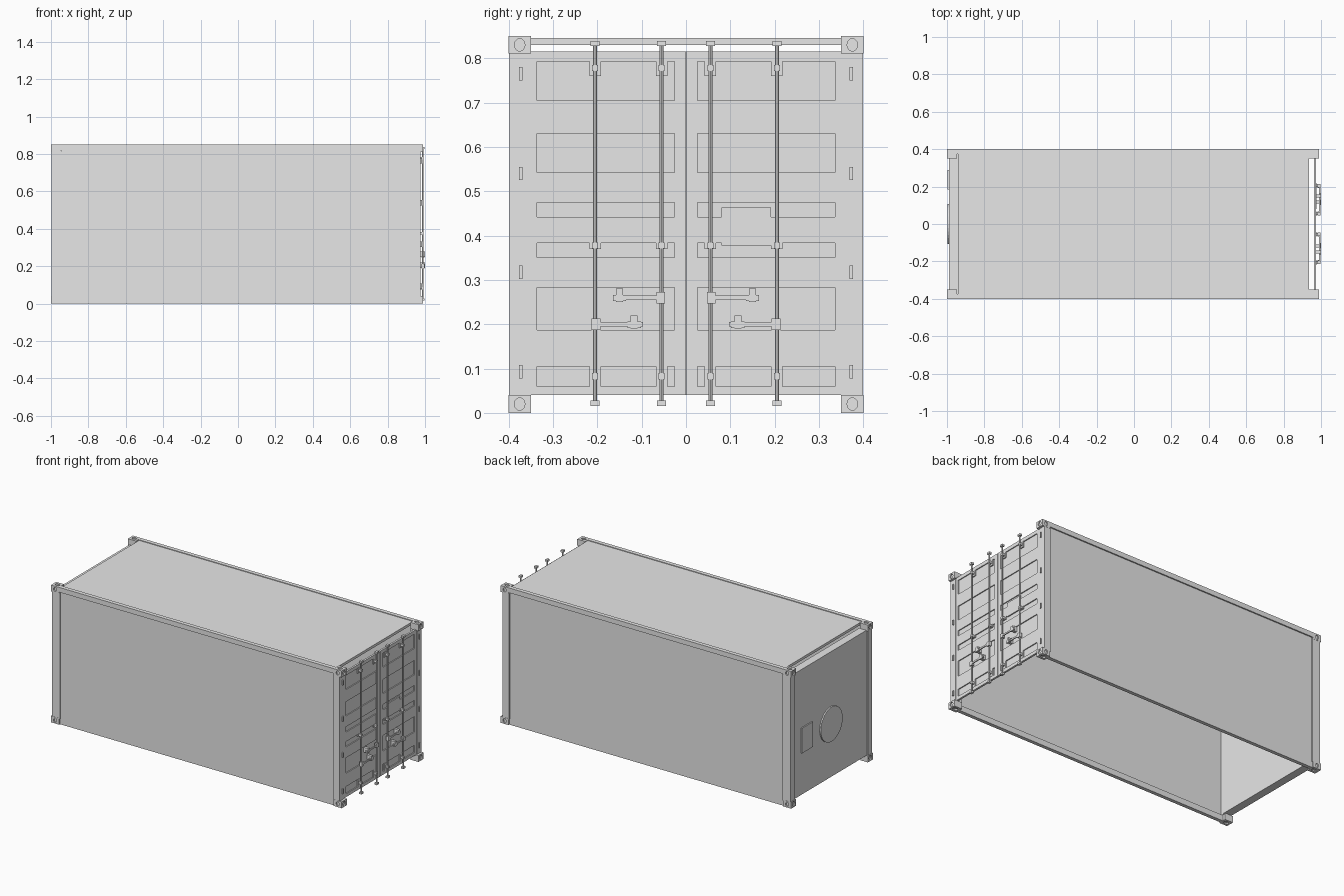
import bpy, bmesh, math
from mathutils import Matrix, Vector

cube = bpy.data.objects.get("Cube")
if cube:
    bpy.data.objects.remove(cube, do_unlink=True)

grey = bpy.data.materials.new("light_grey_paint")
grey.use_nodes = True
grey.diffuse_color = (0.8, 0.8, 0.8, 1)
grey.node_tree.nodes["Principled BSDF"].inputs["Base Color"].default_value = (0.8, 0.8, 0.8, 1)


def finish(name, bm):
    mesh = bpy.data.meshes.new(name)
    bm.to_mesh(mesh)
    bm.free()
    mesh.materials.append(grey)
    ob = bpy.data.objects.new(name, mesh)
    bpy.context.collection.objects.link(ob)
    return ob


def box(bm, x, y, z):
    """Box from (min, max) pairs."""
    size = [p[1] - p[0] for p in (x, y, z)]
    mid = [(p[0] + p[1]) / 2 for p in (x, y, z)]
    m = Matrix.Translation(mid) @ Matrix.Diagonal((*size, 1))
    bmesh.ops.create_cube(bm, size=1, matrix=m)


def side_box(bm, s, x, y, z):
    """Box on the left (s=1) or mirrored to the right (s=-1)."""
    box(bm, x, sorted((s * y[0], s * y[1])), z)


def cylinder(bm, centre, axis, radius, depth, sides, stretch=(1, 1)):
    rot = Vector((0, 0, 1)).rotation_difference(Vector(axis)).to_matrix().to_4x4()
    m = Matrix.Translation(centre) @ rot @ Matrix.Diagonal((*stretch, 1, 1))
    bmesh.ops.create_cone(bm, cap_ends=True, segments=sides, radius1=radius,
                          radius2=radius, depth=depth, matrix=m)


SIDES = (("left", 1), ("right", -1))
FRONT = 0.974     # outer face of the doors
SHEET = 0.968     # face of the recessed panels

# Roof sheet and closed end wall
bm = bmesh.new()
box(bm, (-0.94, 0.935), (-0.38, 0.38), (0.83, 0.846))
finish("roof", bm)
bm = bmesh.new()
box(bm, (-0.99, -0.94), (-0.365, 0.365), (0.04, 0.815))
finish("end_wall", bm)

# Round cover and square hatch on the end wall
bm = bmesh.new()
cylinder(bm, (-0.993, 0, 0.37), (1, 0, 0), 0.107, 0.01, 32)
finish("round_cover", bm)
bm = bmesh.new()
box(bm, (-0.998, -0.988), (0.185, 0.29), (0.3, 0.455))
finish("square_hatch", bm)

# Side walls, rails and posts
for side, s in SIDES:
    bm = bmesh.new()
    side_box(bm, s, (-0.945, 0.935), (0.38, 0.392), (0.03, 0.83))
    finish(side + "_wall", bm)
    bm = bmesh.new()
    side_box(bm, s, (-0.95, 0.94), (0.375, 0.4), (0.82, 0.85))
    finish(side + "_top_rail", bm)
    bm = bmesh.new()
    side_box(bm, s, (-0.95, 0.94), (0.37, 0.392), (0, 0.035))
    finish(side + "_bottom_rail", bm)
    for end, x in (("end", (-0.996, -0.94)), ("door", (0.932, 0.976))):
        bm = bmesh.new()
        side_box(bm, s, x, (0.357, 0.399), (0.035, 0.815))
        finish(f"{side}_{end}_post", bm)

# One corner casting with oval pockets, centred on its own origin
bm = bmesh.new()
box(bm, (-0.0275, 0.0275), (-0.025, 0.025), (-0.02, 0.02))
casting = finish("corner_casting", bm)
pockets = (((0.0275, 0, 0), (1, 0, 0), (1.15, 0.95)),
           ((0, 0.025, 0), (0, 1, 0), (0.85, 1.05)),
           ((0, 0, 0.02), (0, 0, 1), (1.3, 0.9)))
cutters = []
for centre, axis, stretch in pockets:
    bm = bmesh.new()
    cylinder(bm, centre, axis, 0.0125, 0.014, 12, stretch)
    cutter = finish("pocket_cutter", bm)
    cutter.hide_render = True
    cutters.append(cutter)
    mod = casting.modifiers.new("pocket", "BOOLEAN")
    mod.operation, mod.solver, mod.object = "DIFFERENCE", "EXACT", cutter
bpy.context.view_layer.update()
graph = bpy.context.evaluated_depsgraph_get()
cut_mesh = bpy.data.meshes.new_from_object(casting.evaluated_get(graph))
for ob in cutters + [casting]:
    bpy.data.objects.remove(ob, do_unlink=True)

# Castings mirrored to all eight corners
for end, sx, x in (("door", 1, 0.9625), ("end", -1, -0.9725)):
    for side, sy in SIDES:
        for level, sz, z in (("top", 1, 0.83), ("bottom", -1, 0.02)):
            mesh = cut_mesh.copy()
            mesh.transform(Matrix.Diagonal((sx, sy, sz, 1)))
            if sx * sy * sz < 0:
                mesh.flip_normals()
            ob = bpy.data.objects.new(f"{level}_{side}_{end}_casting", mesh)
            ob.location = (x, sy * 0.375, z)
            bpy.context.collection.objects.link(ob)

# Doors: a recessed sheet behind stiles and cross bars
panels = ((0.06, 0.105), (0.187, 0.283), (0.35, 0.383),
          (0.442, 0.475), (0.542, 0.63), (0.705, 0.793))
edges = [0.04] + [z for p in panels for z in p] + [0.815]
brackets = ((0.06, 0.105), (0.37, 0.385), (0.76, 0.795))
for side, s in SIDES:
    bm = bmesh.new()
    side_box(bm, s, (0.962, SHEET), (0.001, 0.358), (0.04, 0.815))
    for stile in ((0.001, 0.026), (0.336, 0.358)):
        side_box(bm, s, (SHEET, FRONT), stile, (0.04, 0.815))
    for low, high in zip(edges[::2], edges[1::2]):
        side_box(bm, s, (SHEET, FRONT), (0.026, 0.336), (low, high))
    finish(side + "_door", bm)

    # Hinges on the post
    bm = bmesh.new()
    for z in (0.093, 0.317, 0.54, 0.765):
        side_box(bm, s, (0.97, 0.983), (0.369, 0.377), (z - 0.015, z + 0.015))
    finish(side + "_hinges", bm)

    # Lock rods with end cams, bracket plates and guides
    for place, y in (("inner", 0.055), ("outer", 0.205)):
        bm = bmesh.new()
        cylinder(bm, (0.988, s * y, 0.428), (0, 0, 1), 0.0045, 0.81, 8)
        for z in (0.022, 0.833):
            side_box(bm, s, (0.98, 0.996), (y - 0.01, y + 0.01), (z - 0.006, z + 0.006))
        finish(f"{side}_{place}_lock_rod", bm)
        bm = bmesh.new()
        for low, high in brackets:
            side_box(bm, s, (SHEET, FRONT + 0.001), (y - 0.013, y + 0.013), (low, high))
            mid = (low + high) / 2
            side_box(bm, s, (FRONT, 0.993), (y - 0.007, y + 0.007), (mid - 0.007, mid + 0.007))
        finish(f"{side}_{place}_rod_brackets", bm)

    # Handles: hub on the rod, lever and catch
    for place, hub, tip, catch, z in (("upper", 0.057, 0.165, 0.15, 0.26),
                                      ("lower", 0.203, 0.097, 0.117, 0.2)):
        bm = bmesh.new()
        side_box(bm, s, (0.98, 0.997), (hub - 0.01, hub + 0.01), (z - 0.013, z + 0.013))
        side_box(bm, s, (0.99, 0.996), sorted((hub, tip)), (z - 0.005, z + 0.005))
        side_box(bm, s, (0.97, 1.0), (catch - 0.008, catch + 0.008), (z - 0.01, z + 0.02))
        side_box(bm, s, (0.988, 0.999), (catch - 0.015, catch + 0.015), (z - 0.008, z + 0.006))
        finish(f"{side}_{place}_handle", bm)

# Flat plate on the left door
bm = bmesh.new()
box(bm, (SHEET, FRONT + 0.001), (0.08, 0.192), (0.378, 0.463))
finish("door_plate", bm)
